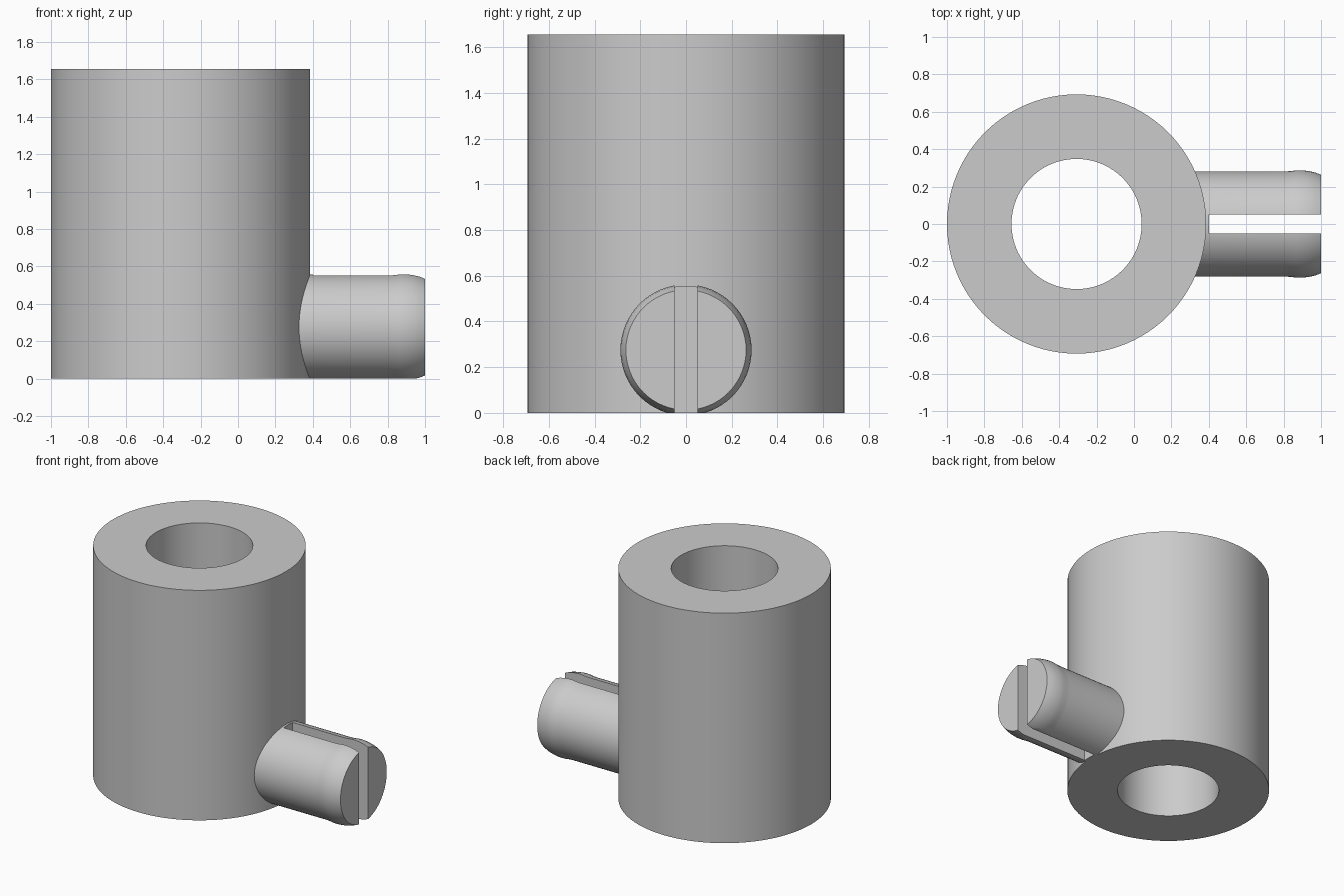
import bpy, bmesh, math
from mathutils import Matrix

cube = bpy.data.objects.get("Cube")
if cube:
    bpy.data.objects.remove(cube, do_unlink=True)

grey = bpy.data.materials.new("light grey")
grey.use_nodes = True
colour = (0.6, 0.6, 0.6, 1)
grey.diffuse_color = colour
grey.node_tree.nodes["Principled BSDF"].inputs["Base Color"].default_value = colour


def lathe(name, profile, matrix, steps):
    """Spin a closed (radius, height) profile around the local z axis."""
    bm = bmesh.new()
    verts = [bm.verts.new((r, 0, h)) for r, h in profile]
    edges = [bm.edges.new((verts[i - 1], v)) for i, v in enumerate(verts)]
    bmesh.ops.spin(bm, geom=verts + edges, axis=(0, 0, 1), cent=(0, 0, 0),
                   angle=math.tau, steps=steps, use_duplicate=False)
    bmesh.ops.remove_doubles(bm, verts=bm.verts, dist=1e-5)
    bmesh.ops.dissolve_degenerate(bm, edges=bm.edges, dist=1e-5)
    bmesh.ops.recalc_face_normals(bm, faces=bm.faces)
    bm.transform(matrix)
    return add_object(name, bm)


def box(name, low, high):
    bm = bmesh.new()
    bmesh.ops.create_cube(bm, size=1)
    for v in bm.verts:
        v.co = [a + (c + 0.5) * (b - a) for a, b, c in zip(low, high, v.co)]
    return add_object(name, bm)


def add_object(name, bm):
    mesh = bpy.data.meshes.new(name)
    bm.to_mesh(mesh)
    bm.free()
    mesh.materials.append(grey)
    obj = bpy.data.objects.new(name, mesh)
    bpy.context.collection.objects.link(obj)
    return obj


def cut(obj, cutter):
    """Subtract the cutter, then discard it."""
    mod = obj.modifiers.new("cut", 'BOOLEAN')
    mod.operation, mod.solver, mod.object = 'DIFFERENCE', 'EXACT', cutter
    cutter.hide_render = True
    bpy.context.view_layer.objects.active = obj
    bpy.ops.object.modifier_apply(modifier=mod.name)
    bpy.data.objects.remove(cutter, do_unlink=True)


# Thick-walled tube
OUTER, BORE, HEIGHT = 0.693, 0.348, 1.655
sleeve = lathe("sleeve", [(BORE, 0), (OUTER, 0), (OUTER, HEIGHT), (BORE, HEIGHT)],
               Matrix.Translation((OUTER - 1, 0, 0)), 96)

# Snap peg with a rounded bulge near its tip, rooted inside the tube wall
SHAFT, START, BULGE, TIP = 0.281, 0.2, 0.81, 1.0
profile = [(0, START), (SHAFT, START), (SHAFT, BULGE), (0.283, 0.84), (0.287, 0.87),
           (0.287, 0.90), (0.283, 0.935), (0.275, 0.97), (0.263, TIP), (0, TIP)]
peg = lathe("split_peg", profile,
            Matrix.Translation((0, 0, 0.275)) @ Matrix.Rotation(math.pi / 2, 4, 'Y'), 64)

# Slot through the peg, and a flat underside level with the tube base
cut(peg, box("slot_cutter", (0.4, -0.05, -1), (2, 0.05, 1)))
cut(peg, box("base_cutter", (-1, -1, -1), (2, 1, 0)))

# Smooth curved walls, crisp rims
for obj in (sleeve, peg):
    bpy.ops.object.select_all(action='DESELECT')
    obj.select_set(True)
    bpy.context.view_layer.objects.active = obj
    bpy.ops.object.shade_smooth_by_angle(angle=math.radians(30))
